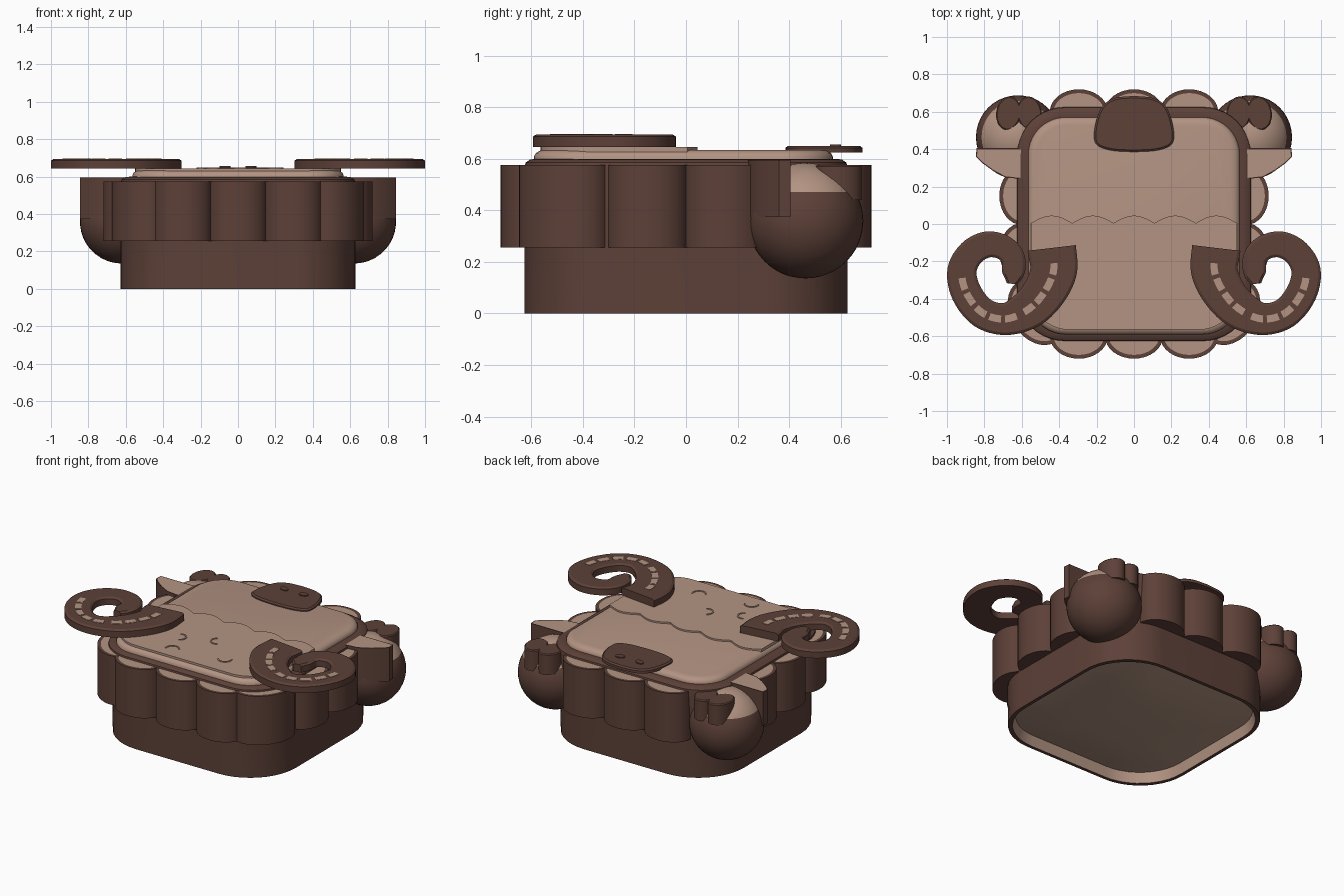
import bpy, bmesh, math
from mathutils import Vector

if "Cube" in bpy.data.objects:
    bpy.data.objects.remove(bpy.data.objects["Cube"])


def material(name, rgb):
    m = bpy.data.materials.new(name)
    m.diffuse_color = (*rgb, 1)
    m.use_nodes = True
    m.node_tree.nodes["Principled BSDF"].inputs["Base Color"].default_value = m.diffuse_color
    return m


DARK, TAN = 0, 1
MATS = [material("dark brown", (0.109, 0.052, 0.039)),
        material("light tan", (0.45, 0.295, 0.225))]


def finish(name, bm, angle=35):
    bmesh.ops.recalc_face_normals(bm, faces=bm.faces)
    me = bpy.data.meshes.new(name)
    bm.to_mesh(me)
    bm.free()
    for m in MATS:
        me.materials.append(m)
    ob = bpy.data.objects.new(name, me)
    bpy.context.collection.objects.link(ob)
    bpy.ops.object.select_all(action='DESELECT')
    ob.select_set(True)
    bpy.context.view_layer.objects.active = ob
    bpy.ops.object.shade_smooth_by_angle(angle=math.radians(angle))
    return ob


def loft(name, rings, mats, angle=35):
    """Skin matching rings of 3D points; mats = bands, then first and last cap."""
    bm = bmesh.new()
    vs = [[bm.verts.new(p) for p in r] for r in rings]
    n = len(rings[0])
    for k in range(len(rings) - 1):
        for i in range(n):
            j = (i + 1) % n
            f = bm.faces.new((vs[k][i], vs[k][j], vs[k + 1][j], vs[k + 1][i]))
            f.material_index = mats[k]
    bm.faces.new(vs[0]).material_index = mats[-2]
    bm.faces.new(vs[-1]).material_index = mats[-1]
    return finish(name, bm, angle)


def prism(name, pts, z0, z1, wall=DARK, top=DARK, steps=()):
    """Extrude an outline, then inset its top by (thickness, rise) steps."""
    bm = bmesh.new()
    base = bm.faces.new([bm.verts.new((x, y, z0)) for x, y in pts])
    ext = bmesh.ops.extrude_face_region(bm, geom=[base])["geom"]
    bmesh.ops.translate(bm, verts=[v for v in ext if isinstance(v, bmesh.types.BMVert)],
                        vec=(0, 0, z1 - z0))
    cap = [f for f in ext if isinstance(f, bmesh.types.BMFace)][0]
    if not any(base == f for f in bm.faces):
        bm.faces.new([v for v in bm.verts if abs(v.co.z - z0) < 1e-6])
    bmesh.ops.recalc_face_normals(bm, faces=bm.faces)
    for f in bm.faces:
        f.material_index = wall
    for thick, rise in steps:
        bmesh.ops.inset_region(bm, faces=[cap], thickness=thick, use_even_offset=True)
        bmesh.ops.translate(bm, verts=list(cap.verts), vec=(0, 0, rise))
    cap.material_index = top
    return finish(name, bm)


def rrect(hx, hy, r, cy=0.0, seg=10):
    pts = []
    for k, (sx, sy) in enumerate(((1, 1), (-1, 1), (-1, -1), (1, -1))):
        for i in range(seg + 1):
            a = math.pi / 2 * (k + i / seg)
            pts.append((sx * (hx - r) + r * math.cos(a), cy + sy * (hy - r) + r * math.sin(a)))
    return pts


def ellipse(cx, cy, a, b, rot=0.0, n=32):
    c, s = math.cos(rot), math.sin(rot)
    out = []
    for i in range(n):
        t = 2 * math.pi * i / n
        u, v = a * math.cos(t), b * math.sin(t)
        out.append((cx + u * c - v * s, cy + u * s + v * c))
    return out


def spline(pts, seg):
    """Catmull-Rom through points of any dimension."""
    p = [Vector(q) for q in pts]
    p = [2 * p[0] - p[1]] + p + [2 * p[-1] - p[-2]]
    out = []
    for i in range(1, len(p) - 2):
        a, b, c, d = p[i - 1:i + 3]
        for k in range(seg):
            t = k / seg
            out.append(0.5 * (2 * b + (c - a) * t + (2 * a - 5 * b + 4 * c - d) * t * t
                              + (3 * b - a - 3 * c + d) * t ** 3))
    return out + [p[-2]]


# Rounded square body with a light, slightly bulging underside
body = [(0.25, 0.15, 0.01), (0.42, 0.22, 0.028), (0.59, 0.31, 0.065), (0.605, 0.32, 0.0),
        (0.627, 0.33, 0.0), (0.627, 0.32, 0.25), (0.627, 0.26, 0.57), (0.622, 0.25, 0.585),
        (0.605, 0.24, 0.597), (0.58, 0.23, 0.60)]
loft("body", [[(x, y, z) for x, y in rrect(h, h, r)] for h, r, z in body],
     [TAN, TAN, TAN, DARK, DARK, DARK, DARK, DARK, DARK, TAN, DARK])

# Raised face slab with soft edge
prism("face", rrect(0.565, 0.58, 0.2, -0.01), 0.58, 0.608, TAN, TAN,
      [(0.008, 0.014), (0.015, 0.009), (0.02, 0.004)])

# Forehead hair plate with scalloped fringe
low = [p for p in rrect(0.55, 0.565, 0.2) if p[1] < -0.1]
wave = [(0.55 - 1.1 * i / 50, 0.005 + 0.04 * abs(math.sin(math.pi * i / 10))) for i in range(51)]
prism("forehead_hair", wave + low, 0.625, 0.645, TAN, TAN)

# Small curl marks on the forehead
curls = ((-0.14, -0.48, 0.4), (0.02, -0.24, 2.2), (0.2, -0.42, 3.6), (-0.2, -0.32, 5.2))
for i, (x, y, a0) in enumerate(curls):
    arc = [a0 + math.pi * k / 10 for k in range(11)]
    prism(f"curl_{i}", [(x + 0.045 * math.cos(a), y + 0.045 * math.sin(a)) for a in arc]
          + [(x + 0.036 * math.cos(a), y + 0.036 * math.sin(a)) for a in reversed(arc)],
          0.64, 0.649, TAN, TAN)

# Snout and nostrils
half = spline([(0, 0.685), (0.10, 0.674), (0.165, 0.635), (0.20, 0.56), (0.214, 0.47),
               (0.195, 0.42), (0.12, 0.393), (0, 0.385)], 6)
snout = [(p.x, p.y) for p in half] + [(-p.x, p.y) for p in half[-2:0:-1]]
prism("snout", snout, 0.625, 0.642, DARK, DARK, [(0.01, 0.008)])
for s in (-1, 1):
    prism("nostril", ellipse(s * 0.07, 0.58, 0.03, 0.02, s * 0.3, 20), 0.645, 0.656)

# Wool lobes around the body: centre, half length, reach, rotation
lobes = [(s * x, e * 0.60, 0.155, 0.12, 0) for e in (-1, 1) for x, s in ((0, 1), (0.295, 1), (0.295, -1))]
lobes += [(s * 0.60, y, 0.155, 0.12, math.pi / 2) for s in (-1, 1) for y in (-0.15, 0.15)]
lobes += [(s * 0.52, -0.47, 0.19, 0.14, s * math.radians(58)) for s in (-1, 1)]
for i, (x, y, a, b, rot) in enumerate(lobes):
    prism(f"wool_lobe_{i}", ellipse(x, y, a, b, rot), 0.255, 0.575, DARK, TAN, [(0.02, 0)])

# Curled horn centre line: x, y, half width
horn = spline([(0.44, -0.128, 0.13), (0.43, -0.25, 0.125), (0.483, -0.37, 0.115), (0.57, -0.46, 0.105),
               (0.69, -0.508, 0.086), (0.81, -0.475, 0.083), (0.895, -0.37, 0.082), (0.92, -0.25, 0.078),
               (0.87, -0.155, 0.073), (0.785, -0.11, 0.07), (0.70, -0.125, 0.066),
               (0.648, -0.18, 0.064), (0.645, -0.26, 0.06), (0.652, -0.32, 0.028)], 6)


def side(i):
    d = horn[min(i + 1, len(horn) - 1)] - horn[max(i - 1, 0)]
    return Vector((-d.y, d.x)).normalized()


for s in (-1, 1):
    rings = []
    for i, p in enumerate(horn):
        n, w = side(i), p.z
        sec = [(-w, 0.645), (-w, 0.686), (0.014 - w, 0.695), (w - 0.014, 0.695), (w, 0.686), (w, 0.645)]
        rings.append([(s * (p.x + n.x * o), p.y + n.y * o, z) for o, z in sec])
    loft("horn", rings, [DARK] * (len(horn) + 1), angle=25)
    # Light dashes along the horn
    for k in range(9):
        i0 = 4 + 4 * k + (k > 3)
        idx = range(i0, i0 + 4)
        edge = [(i, -0.019) for i in idx] + [(i, 0.019) for i in reversed(idx)]
        prism("horn_dash", [(s * (horn[i].x + side(i).x * o), horn[i].y + side(i).y * o) for i, o in edge],
              0.691, 0.697, TAN, TAN)

# Ears, round paws with light tops, and split hooves
ear = [(0.54, 0.405), (0.842, 0.405), (0.845, 0.36), (0.81, 0.325), (0.755, 0.285), (0.69, 0.25),
       (0.60, 0.24), (0.54, 0.25)]
for s in (-1, 1):
    prism("ear", [(s * x, y) for x, y in ear], 0.375, 0.596, DARK, TAN, [(0.006, 0)])
    bm = bmesh.new()
    bmesh.ops.create_uvsphere(bm, u_segments=40, v_segments=24, radius=0.224)
    for f in bm.faces:
        f.material_index = TAN if f.calc_center_median().z > 0.112 else DARK
    bmesh.ops.translate(bm, verts=bm.verts, vec=(s * 0.621, 0.464, 0.36))
    finish("paw", bm)
    for t in (-1, 1):
        prism("hoof", ellipse(s * 0.615 + t * 0.056, 0.592, 0.066, 0.09, t * 0.15),
              0.44, 0.57, DARK, DARK, [(0.006, 0.006)])
